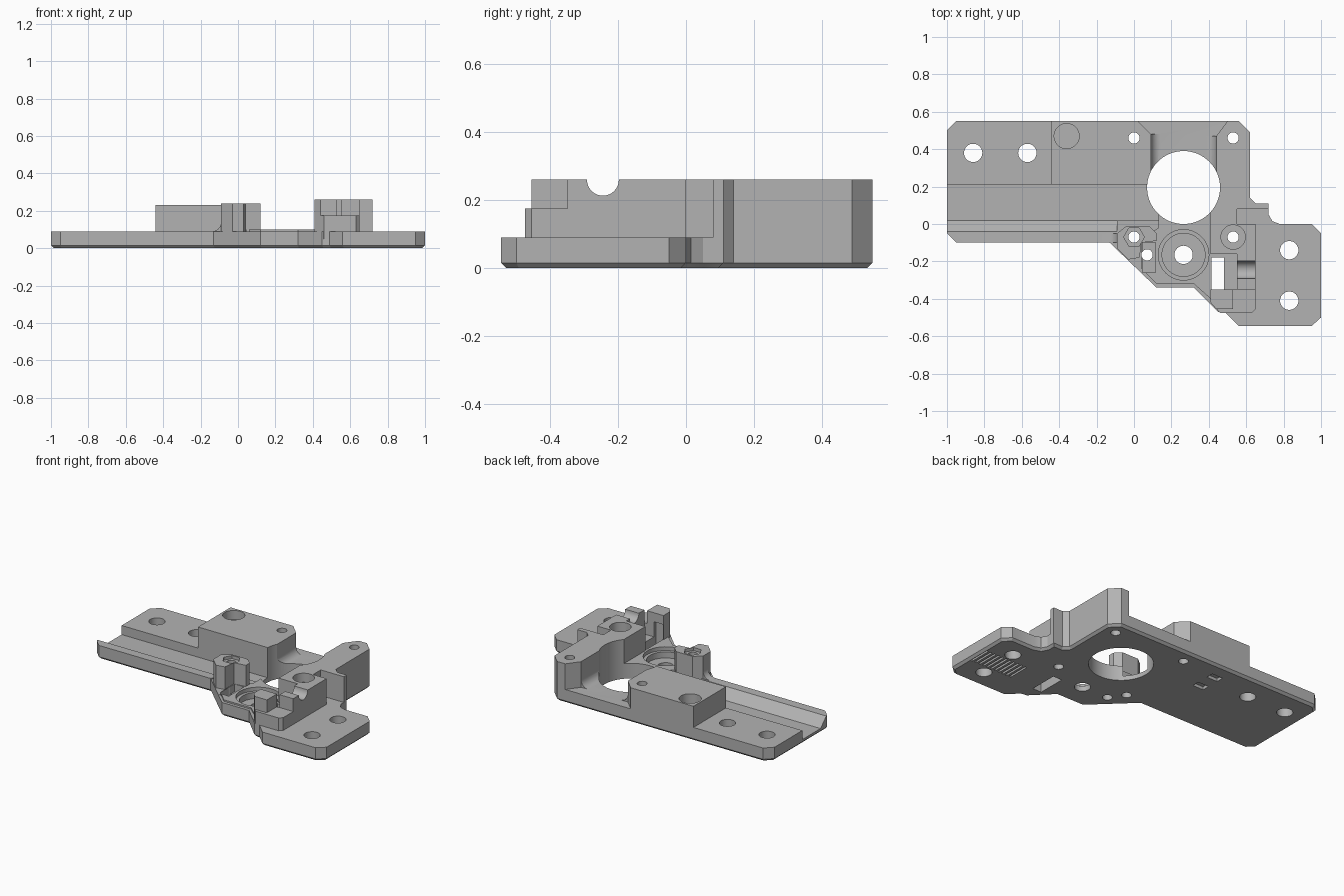
import bpy, bmesh, math
from mathutils import Matrix

if "Cube" in bpy.data.objects:
    bpy.data.objects.remove(bpy.data.objects["Cube"])

grey = bpy.data.materials.new("matte grey")
grey.use_nodes = True
COLOUR = (0.45, 0.45, 0.45, 1)
grey.diffuse_color = COLOUR
grey.node_tree.nodes["Principled BSDF"].inputs["Base Color"].default_value = COLOUR

TOP = 0.26
TURN = {"z": Matrix.Identity(4),
        "x": Matrix(((0, 0, 1, 0), (1, 0, 0, 0), (0, 1, 0, 0), (0, 0, 0, 1))),
        "y": Matrix(((1, 0, 0, 0), (0, 0, 1, 0), (0, 1, 0, 0), (0, 0, 0, 1)))}


def prism(name, pts, lo, hi, axis="z", chamfer=0):
    """Extrude an outline from lo to hi along an axis; chamfer its lower rim."""
    bm = bmesh.new()
    low = bm.faces.new([bm.verts.new((a, b, lo)) for a, b in pts])
    rim = list(low.edges)
    new = bmesh.ops.extrude_face_region(bm, geom=[low], use_keep_orig=True)["geom"]
    bmesh.ops.translate(bm, vec=(0, 0, hi - lo),
                        verts=[v for v in new if isinstance(v, bmesh.types.BMVert)])
    bmesh.ops.recalc_face_normals(bm, faces=bm.faces)
    if chamfer:
        bmesh.ops.bevel(bm, geom=rim, offset=chamfer, segments=1, affect="EDGES")
    bm.transform(TURN[axis])
    bmesh.ops.recalc_face_normals(bm, faces=bm.faces)
    mesh = bpy.data.meshes.new(name)
    bm.to_mesh(mesh)
    bm.free()
    mesh.materials.append(grey)
    ob = bpy.data.objects.new(name, mesh)
    bpy.context.collection.objects.link(ob)
    return ob


def box(name, x0, x1, y0, y1, lo, hi):
    return prism(name, [(x0, y0), (x1, y0), (x1, y1), (x0, y1)], lo, hi)


def disc(name, x, y, r, lo, hi, n=40, axis="z"):
    turn = 2 * math.pi / n
    pts = [(x + r * math.cos(i * turn), y + r * math.sin(i * turn)) for i in range(n)]
    return prism(name, pts, lo, hi, axis)


def fillet(name, x, z, r, side, y0, y1):
    """Concave quarter round between a wall at x and a floor at z."""
    arc = [i * math.pi / 12 for i in range(7)]
    pts = [(x - side * 0.02, z - 0.02), (x + side * r, z - 0.02)]
    pts += [(x + side * r * (1 - math.sin(a)), z + r * (1 - math.cos(a))) for a in arc]
    pts += [(x - side * 0.02, z + r)]
    return prism(name, pts, y0, y1, "y")


# Base plate with chamfered underside rim
body = prism("mounting_bracket", [
    (-1, -.05), (-.95, -.1), (-.13, -.1), (.12, -.34), (.32, -.34), (.41, -.43), (.45, -.47),
    (.49, -.475), (.56, -.545), (.95, -.545), (1, -.5), (1, -.05), (.95, 0), (.78, 0),
    (.74, .015), (.72, .05), (.72, .11), (.65, .11), (.62, .14), (.62, .49), (.56, .55),
    (-.95, .55), (-1, .5)], 0, .09, chamfer=.015)

# Raised parts
raised = [
    prism("rear_block", [(-.44, .21), (.09, .21), (.09, .48), (.02, .55), (-.44, .55)], .05, .23),
    prism("tower", [
        (.44, .2), (.44, .47), (.5, .55), (.56, .55), (.62, .49), (.62, .14), (.65, .11),
        (.72, .11), (.72, .08), (.55, .08), (.55, 0), (.65, 0), (.65, -.35), (.53, -.35),
        (.53, -.455), (.44, -.455), (.41, -.42), (.41, .2)], .05, TOP),
    prism("tower_step", [(.42, -.43), (.46, -.475), (.63, -.475), (.65, -.455), (.65, -.3),
                         (.42, -.3)], .05, .175),
    prism("front_post", [(-.09, -.13), (-.09, -.05), (-.04, -.01), (.08, -.01), (.12, -.05),
                         (.12, -.09), (.04, -.1), (.03, -.18), (-.03, -.19)], .02, .24),
    prism("bearing_floor", [(.04, -.24), (.12, -.32), (.32, -.32), (.41, -.4), (.41, .1),
                            (.13, .1), (.13, -.02), (.04, -.08)], .02, .1),
    fillet("block_fillet", .09, .09, .05, 1, .22, .48),
    fillet("tower_fillet", .44, .09, .05, -1, .2, .47),
    fillet("post_fillet", -.09, .09, .05, -1, -.1, -.05),
]

# Cutters: long channel, big bore and bearing seat
cuts = [
    prism("channel", [(.21, .12), (.21, .03), (.02, .03), (-.04, .09), (-.04, .12)],
          -1.1, -.09, "x"),
    box("channel_end", -.1, .13, .02, .21, .03, .12),
    disc("large_bore", .265, .195, .195, -.1, .4, 64),
    disc("bearing_rim", .265, -.165, .135, .075, .2, 48),
    disc("bearing_seat", .265, -.165, .115, .035, .2, 48),
    disc("magnet_pocket", -.36, .47, .067, .17, .4),
    disc("screw_seat", .53, -.07, .065, .2, .4),
    disc("nut_seat", 0, -.07, .055, .22, .4, 6),
    box("post_pocket", .045, .115, -.26, -.1, .05, .2),
    box("tower_pocket", .4, .55, -.35, -.16, .1, .4),
    box("long_slot", .415, .48, -.37, -.18, -.1, .2),
    disc("rod_groove", -.245, TOP, .047, .5, .7, 32, "x"),
]
for x, y in [(-.86, .38), (-.57, .38), (.83, -.14), (.83, -.41), (.265, -.165)]:
    cuts.append(disc("bolt_hole", x, y, .049, -.1, .4))
for x, y in [(0, .46), (.53, .46), (0, -.07), (.07, -.165), (.53, -.07)]:
    cuts.append(disc("screw_hole", x, y, .03, -.1, .4))

# Underside grooves and small pockets
for i in range(11):
    x = .67 + i * .03
    cuts.append(box("grip_groove", x, x + .014, -.35, -.2, -.1, .015))
for y in (.3, .43):
    cuts.append(box("underside_pocket", -.31, -.23, y - .025, y + .025, -.1, .02))

# Arrow marks in the front edge
for i in range(3):
    x = -.84 + i * .075
    cuts.append(prism("arrow_mark", [(x, .025), (x + .03, .025), (x + .065, .05), (x + .03, .075),
                                     (x, .075), (x + .035, .05)], -.2, -.088, "y"))


def combine(tools, operation):
    for tool in tools:
        tool.hide_render = True
        mod = body.modifiers.new(tool.name, "BOOLEAN")
        mod.operation, mod.solver, mod.object = operation, "EXACT", tool


combine(raised, "UNION")
combine(cuts, "DIFFERENCE")

# Bake the booleans and drop the helpers
bpy.context.view_layer.update()
graph = bpy.context.evaluated_depsgraph_get()
solid = bpy.data.meshes.new_from_object(body.evaluated_get(graph))
body.modifiers.clear()
body.data = solid
for tool in raised + cuts:
    bpy.data.objects.remove(tool)

bpy.ops.object.select_all(action="DESELECT")
body.select_set(True)
bpy.context.view_layer.objects.active = body
bpy.ops.object.shade_smooth_by_angle(angle=math.radians(25))
